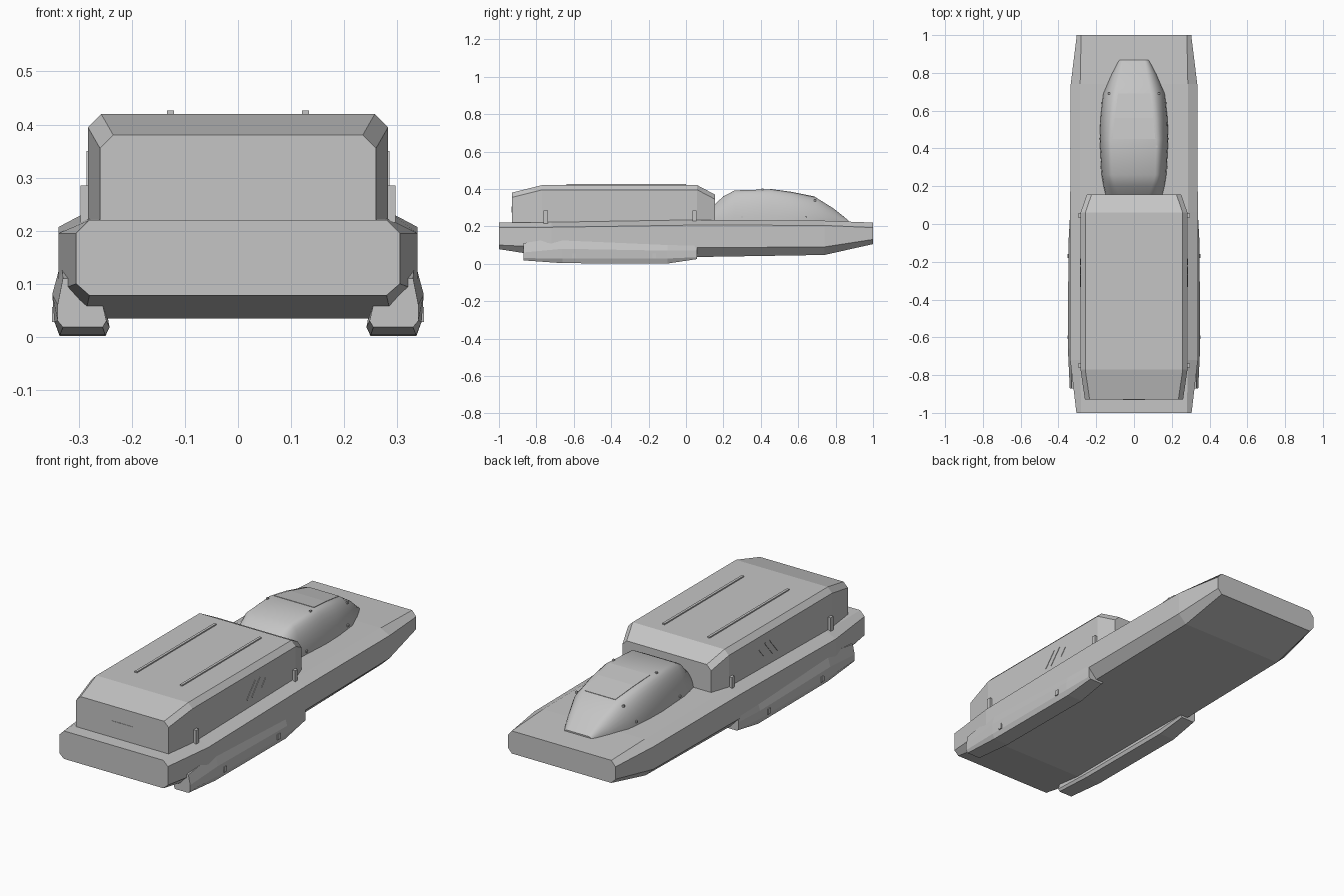
import bpy, bmesh, math
from mathutils import Matrix

old = bpy.data.objects.get("Cube")
if old:
    bpy.data.objects.remove(old, do_unlink=True)

grey = bpy.data.materials.new("hull grey")
grey.use_nodes = True
GREY = (0.56, 0.56, 0.56, 1)
grey.diffuse_color = GREY
grey.node_tree.nodes["Principled BSDF"].inputs["Base Color"].default_value = GREY


def finish(name, bm):
    bmesh.ops.recalc_face_normals(bm, faces=bm.faces)
    mesh = bpy.data.meshes.new(name)
    bm.to_mesh(mesh)
    bm.free()
    mesh.materials.append(grey)
    obj = bpy.data.objects.new(name, mesh)
    bpy.context.collection.objects.link(obj)
    return obj


def loft(name, sections, flip=1):
    """Skin closed (x, z) rings placed along y."""
    bm = bmesh.new()
    rings = [[bm.verts.new((flip * x, y, z)) for x, z in ring] for y, ring in sections]
    n = len(rings[0])
    for a, b in zip(rings, rings[1:]):
        for i in range(n):
            j = (i + 1) % n
            bm.faces.new((a[i], a[j], b[j], b[i]))
    bm.faces.new(rings[0])
    bm.faces.new(rings[-1])
    return finish(name, bm)


def both(half):
    """Complete a right half outline with its mirror image."""
    return half + [(-x, z) for x, z in reversed(half)]


def box(name, centre, size, tilt=0):
    bm = bmesh.new()
    m = (Matrix.Translation(centre) @ Matrix.Rotation(tilt, 4, 'X')
         @ Matrix.Diagonal((*size, 1)))
    bmesh.ops.create_cube(bm, size=1, matrix=m)
    return finish(name, bm)


# Hull: y, bottom and middle and top half widths, then four heights
hull = [(-1, .28, .305, .28, .078, .10, .195, .22),
        (-.72, .29, .338, .285, .034, .087, .195, .222),
        (.06, .29, .338, .285, .036, .086, .207, .235),
        (.74, .29, .335, .285, .047, .09, .205, .23),
        (1, .28, .303, .28, .105, .13, .193, .22)]
loft("hull", [(y, both([(b, z0), (m, z1), (m, z2), (t, z3)]))
              for y, b, m, t, z0, z1, z2, z3 in hull])

# Cabin with chamfered roof edges and sloped ends
cabin = [(-.93, .26, .38), (-.77, .283, .42), (.06, .283, .42), (.155, .25, .37)]
loft("cabin", [(y, both([(w, .212), (w, z - .025), (w - .025, z)]))
               for y, w, z in cabin])
box("front_plate", (0, -.93, .29), (.116, .004, .03))

# Canopy: y, half width, flat top half width, top height
canopy = [(.15, .15, .075, .315), (.2, .162, .095, .36), (.26, .172, .112, .392),
          (.45, .182, .118, .398), (.56, .178, .107, .383), (.69, .163, .09, .357),
          (.79, .12, .068, .295), (.868, .08, .055, .232)]
BASE = .218
rings = []
for y, w, t, z in canopy:
    half = []
    for k in range(9):
        a = k / 8 * math.pi / 2
        half.append((t + (w - t) * math.cos(a), BASE + (z - BASE) * math.sin(a)))
    rings.append((y, both(half)))
obj = loft("canopy", rings)
bpy.context.view_layer.objects.active = obj
obj.select_set(True)
bpy.ops.object.shade_smooth_by_angle(angle=math.radians(28))
obj.select_set(False)

# Window plate lying on the canopy top
window = [(.45, .113, .398), (.56, .102, .383), (.69, .085, .357)]
loft("canopy_window", [(y, both([(t, z - .003), (t, z + .002)])) for y, t, z in window])

# Side pod outlines from front to back
pod = [(-.87, [(.255, .018), (.33, .018), (.34, .03), (.34, .06), (.33, .11),
               (.29, .11), (.255, .06), (.248, .03)]),
       (-.66, [(.25, .003), (.336, .003), (.346, .028), (.35, .08), (.333, .143),
               (.29, .143), (.25, .06), (.242, .018)]),
       (-.1, [(.25, .001), (.336, .001), (.346, .028), (.347, .07), (.338, .10),
              (.29, .10), (.25, .06), (.242, .018)]),
       (.06, [(.255, .025), (.328, .025), (.338, .035), (.338, .07), (.337, .10),
              (.29, .10), (.255, .06), (.248, .035)])]

for side, s in (("left", 1), ("right", -1)):
    loft(side + "_pod", pod, s)
    box(side + "_roof_rail", (s * .127, -.32, .422), (.013, .64, .008))
    for i, y in enumerate((-.75, .045)):
        box(f"{side}_cabin_clip_{i}", (s * .289, y, .25), (.016, .022, .07))
    for i, y in enumerate((-.6, -.17)):
        box(f"{side}_pod_clip_{i}", (s * .346, y, .042), (.01, .02, .028))
    # Slanted marks on the cabin wall
    for i, (y, length) in enumerate(((-.3, .1), (-.26, .1), (-.2, .05))):
        box(f"{side}_wall_mark_{i}", (s * .283, y, .31), (.005, .005, length), -.7)
    # Small canopy fasteners
    for i, (x, y, z) in enumerate(((.12, .41, .397), (.132, .69, .338),
                                   (.175, .3, .25), (.17, .64, .25))):
        box(f"{side}_canopy_bolt_{i}", (s * x, y, z), (.01, .01, .01))
